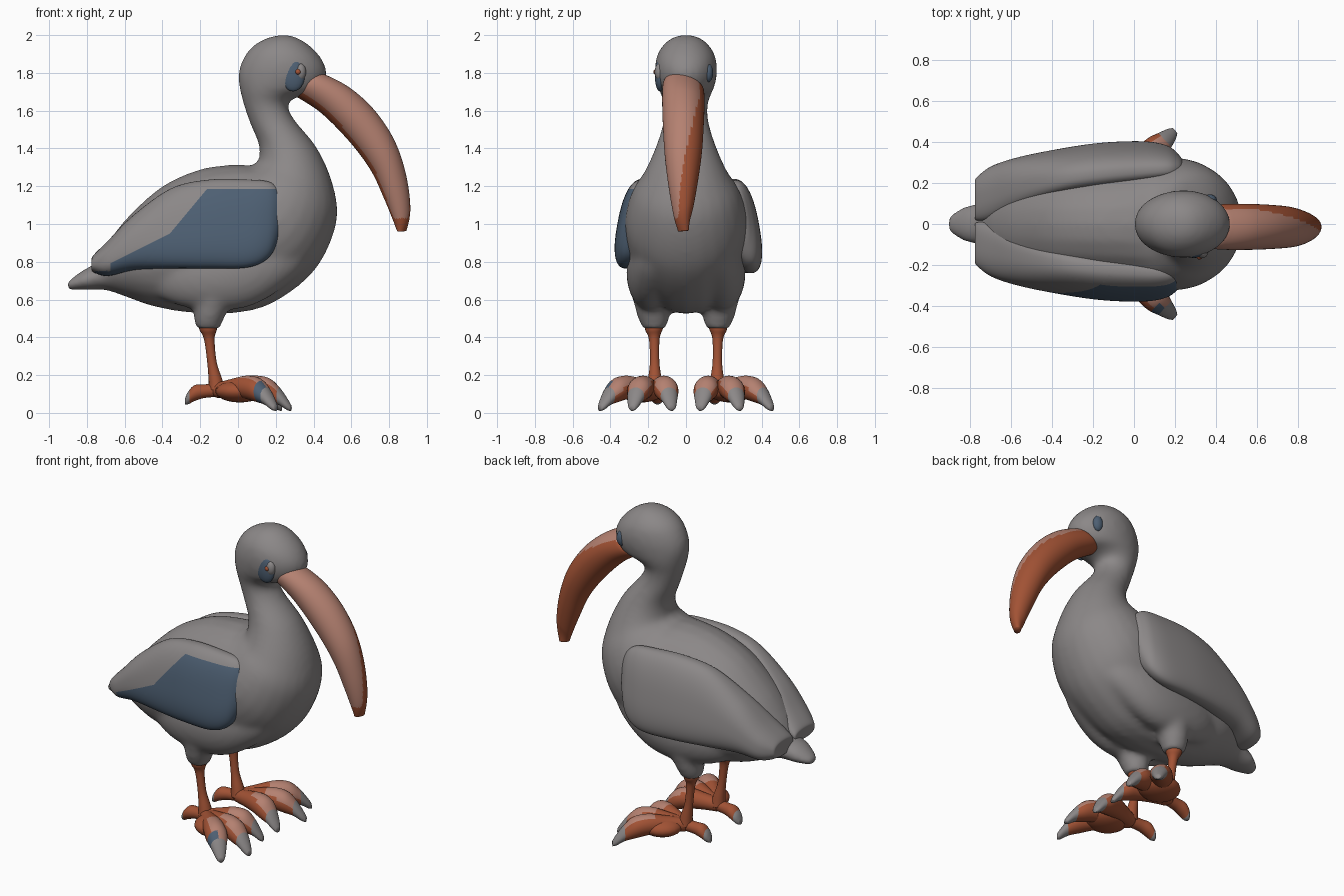
import bpy, bmesh, math
from mathutils import Vector

cube = bpy.data.objects.get("Cube")
if cube:
    bpy.data.objects.remove(cube, do_unlink=True)


def make_material(name, colour):
    mat = bpy.data.materials.new(name)
    mat.use_nodes = True
    mat.diffuse_color = (*colour, 1)
    mat.node_tree.nodes["Principled BSDF"].inputs["Base Color"].default_value = (*colour, 1)
    return mat


GREY = make_material("feather grey", (.26, .245, .245))
BLUE = make_material("slate blue", (.075, .115, .17))
ORANGE = make_material("burnt orange", (.36, .085, .035))
PINK = make_material("pale pink", (.46, .22, .165))


def smooth_path(rows, steps):
    """Catmull-Rom interpolation through rows of numbers."""
    result = []
    last = len(rows) - 1
    for i in range(last):
        a, b, c, d = (rows[max(0, min(last, i + k))] for k in (-1, 0, 1, 2))
        for step in range(steps):
            t = step / steps
            result.append([q + t / 2 * (r - p + t * (2*p - 5*q + 4*r - s + t * (3*(q - r) + s - p)))
                           for p, q, r, s in zip(a, b, c, d)])
    result.append(list(rows[-1]))
    return result


def finish(name, bm, materials, rule=None):
    bmesh.ops.recalc_face_normals(bm, faces=bm.faces)
    bm.normal_update()
    for face in bm.faces:
        face.smooth = True
        if rule:
            face.material_index = rule(face.calc_center_median(), face.normal)
    mesh = bpy.data.meshes.new(name)
    bm.to_mesh(mesh)
    bm.free()
    for mat in materials:
        mesh.materials.append(mat)
    obj = bpy.data.objects.new(name, mesh)
    bpy.context.collection.objects.link(obj)
    return obj


def bulge(value, power):
    return math.copysign(abs(value) ** power, value)


def loft(bm, rows, sides=24, steps=6, power=1, side_axis=None):
    """Skin ellipses; each row holds a low point, a high point and a half width."""
    rows = smooth_path(rows, steps)
    lows = [Vector(r[0:3]) for r in rows]
    highs = [Vector(r[3:6]) for r in rows]
    mids = [(a + b) / 2 for a, b in zip(lows, highs)]
    rings = []
    for i, row in enumerate(rows):
        tangent = mids[min(i + 1, len(mids) - 1)] - mids[max(i - 1, 0)]
        half = (highs[i] - lows[i]) / 2
        across = (side_axis or tangent.cross(half).normalized()) * row[6]
        ring = []
        for k in range(sides):
            angle = math.tau * k / sides
            ring.append(bm.verts.new(mids[i] + half * bulge(math.cos(angle), power)
                                     + across * bulge(math.sin(angle), power)))
        rings.append(ring)
    for a, b in zip(rings, rings[1:]):
        for k in range(sides):
            n = (k + 1) % sides
            bm.faces.new((a[k], a[n], b[n], b[k]))
    bm.faces.new(rings[0])
    bm.faces.new(rings[-1])


def flat_rows(profile, low_y=0, high_y=0):
    """Expand (low x, low z, high x, high z, width) rows into loft rows."""
    return [(lx, low_y, lz, hx, high_y, hz, w) for lx, lz, hx, hz, w in profile]


def post_rows(stations):
    """Upright round sections from (x, y, z, radius)."""
    return [(x - r, y, z, x + r, y, z, r) for x, y, z, r in stations]


# Body, neck and head in one sweep from the tail to the crown
body = bmesh.new()
loft(body, flat_rows([
    (-.90, .65, -.91, .69, .04), (-.80, .65, -.83, .75, .09), (-.70, .65, -.75, .80, .11),
    (-.58, .61, -.69, .90, .18), (-.45, .565, -.58, 1.04, .25), (-.25, .53, -.40, 1.2, .29),
    (0, .53, -.2, 1.29, .31), (.2, .59, -.02, 1.315, .32), (.41, .76, .06, 1.31, .32),
    (.52, 1, .09, 1.32, .28), (.505, 1.2, .11, 1.34, .22), (.42, 1.4, .11, 1.42, .16),
    (.30, 1.55, .065, 1.53, .12), (.265, 1.63, .03, 1.63, .115), (.31, 1.67, .01, 1.71, .135),
    (.42, 1.70, 0, 1.78, .155), (.47, 1.79, .015, 1.85, .165), (.44, 1.88, .06, 1.925, .15),
    (.36, 1.96, .13, 1.975, .10), (.28, 2, .21, 2, .04)]))
# Full flanks and short feathered thighs, blended into the body
for side in (-1, 1):
    loft(body, [(x, side * y, low, x, side * y, high, w) for x, y, low, high, w in (
        (-.5, .12, .65, .8, .05), (-.32, .17, .57, .88, .10), (-.12, .19, .54, .92, .12),
        (.08, .19, .57, .95, .12), (.26, .16, .68, .96, .10), (.38, .12, .8, .95, .05))])
    loft(body, post_rows([(-.12, side * .18, .64, .11), (-.145, side * .175, .54, .09),
                          (-.155, side * .17, .49, .078), (-.158, side * .17, .445, .062)]))
body_obj = finish("body", body, [GREY])
remesh = body_obj.modifiers.new("blend", "REMESH")
remesh.mode = "VOXEL"
remesh.voxel_size = .016
remesh.use_smooth_shade = True
relax = body_obj.modifiers.new("relax", "SMOOTH")
relax.factor = .5
relax.iterations = 14

# Folded wings meeting over the rump; the right one carries a blue patch
WING = [(-.775, .765, .10, .81, .095, .08), (-.765, .745, .10, .835, .095, .105),
        (-.69, .725, .135, .91, .12, .13), (-.55, .755, .20, 1.05, .16, .12),
        (-.35, .765, .27, 1.19, .195, .10), (-.15, .765, .305, 1.235, .22, .095),
        (.05, .77, .32, 1.235, .235, .085), (.16, .82, .31, 1.225, .24, .07),
        (.215, .92, .28, 1.19, .24, .05), (.24, 1.03, .26, 1.14, .245, .025)]
PATCH_TOP = 1.185
PATCH_EDGES = [(-.66, .8, .5), (-.36, .95, 1.2)]


def blue_patch(p, n):
    edge = max(z + slope * (p.x - x) for x, z, slope in PATCH_EDGES)
    under_tip = p.z < .75 and p.x > -.76
    patch = p.z < min(edge, PATCH_TOP) and p.x > -.68
    return int(n.y < .3 and (patch or under_tip))


for side, name, shift, rule in ((-1, "right_wing", 0, blue_patch), (1, "left_wing", .025, None)):
    bm = bmesh.new()
    loft(bm, [(x, side * (ly + shift), lz - shift, x, side * (hy + shift), hz, w)
              for x, lz, ly, hz, hy, w in WING], 64, 8, .82, Vector((0, 1, 0)))
    if rule:
        # Cut clean borders for the patch
        cuts = [((x, 0, z), (-slope, 0, 1)) for x, z, slope in PATCH_EDGES]
        for point, normal in cuts + [((0, 0, PATCH_TOP), (0, 0, 1))]:
            bmesh.ops.bisect_plane(bm, geom=bm.verts[:] + bm.edges[:] + bm.faces[:],
                                   plane_co=point, plane_no=normal)
    finish(name, bm, [GREY, BLUE], rule)


def beak_colour(p, n):
    upper = n.dot(Vector((.25, -.65, .6))) > -.05
    right_of_ridge = n.y < 2 * (p.z - 1.3)
    return int(upper and right_of_ridge and p.z > 1.03)


# Long curved beak with its ridge leaning left, paler on its upper right
beak = bmesh.new()
loft(beak, flat_rows([
    (.27, 1.70, .42, 1.79, .09), (.32, 1.675, .48, 1.775, .11), (.45, 1.585, .6, 1.71, .113),
    (.6, 1.43, .72, 1.6, .108), (.71, 1.28, .82, 1.45, .098), (.78, 1.13, .88, 1.28, .076),
    (.83, 1.01, .905, 1.1, .048), (.85, .96, .885, .965, .02)], -.04, .012), 48, 14)
finish("beak", beak, [ORANGE, PINK], beak_colour)


def blob(name, centre, size, mat):
    bm = bmesh.new()
    bmesh.ops.create_uvsphere(bm, u_segments=20, v_segments=12, radius=1)
    for v in bm.verts:
        v.co = Vector(centre) + Vector(a * b for a, b in zip(v.co, size))
    finish(name, bm, [mat])


# Eyes: the right one sits in a blue crescent
blob("right_eye_patch", (.292, -.139, 1.787), (.062, .026, .085), BLUE)
blob("right_eye", (.33, -.14, 1.805), (.03, .026, .045), GREY)
blob("right_pupil", (.318, -.155, 1.805), (.016, .018, .016), ORANGE)
blob("left_eye", (.37, .116, 1.8), (.034, .028, .05), BLUE)

# Legs and feet
TOES = {"outer": (.20, .455), "middle": (.28, .285), "inner": (.23, .075), "back": (-.28, .15)}
FRONT_TOE = [(0, .12, .04), (.25, .13, .05), (.5, .135, .062), (.7, .12, .064),
             (.84, .088, .047), (.95, .045, .03), (1, .026, .016)]
BACK_TOE = [(0, .12, .035), (.4, .115, .036), (.7, .105, .042), (.9, .08, .034), (1, .06, .016)]

for side, label in ((-1, "right"), (1, "left")):
    leg = bmesh.new()
    loft(leg, post_rows([(-.16, side * .17, .47, .05), (-.158, side * .17, .44, .046),
                         (-.152, side * .168, .39, .028), (-.138, side * .166, .27, .025),
                         (-.12, side * .165, .18, .036), (-.11, side * .165, .12, .045)]), 16)
    finish(label + "_leg", leg, [ORANGE])

    # Toes run from the ankle to a drooping grey claw
    for toe, (tip_x, tip_y) in TOES.items():
        start = Vector((-.11, side * .165))
        tip = Vector((tip_x, side * tip_y))
        rows = []
        for t, z, r in BACK_TOE if toe == "back" else FRONT_TOE:
            q = start.lerp(tip, t)
            rows.append((q.x, q.y, z - r, q.x, q.y, z + r, r))

        def toe_colour(p, n):
            done = (p.xy - start).dot(tip - start) / (tip - start).length_squared
            if done > .85:
                return 2
            if toe == "outer" and side < 0 and done > .74 and n.y < -.2 and n.x < .45:
                return 3
            on_top = n.dot(Vector((.5, 0, .85))) > .55
            return int(on_top and done > .4 and toe != "back")

        bm = bmesh.new()
        loft(bm, rows, 20)
        finish(f"{label}_{toe}_toe", bm, [ORANGE, PINK, GREY, BLUE], toe_colour)

    # Fleshy pad joining the toes
    blob(label + "_foot_pad", (.01, side * .235, .115), (.13, .12, .06), ORANGE)
